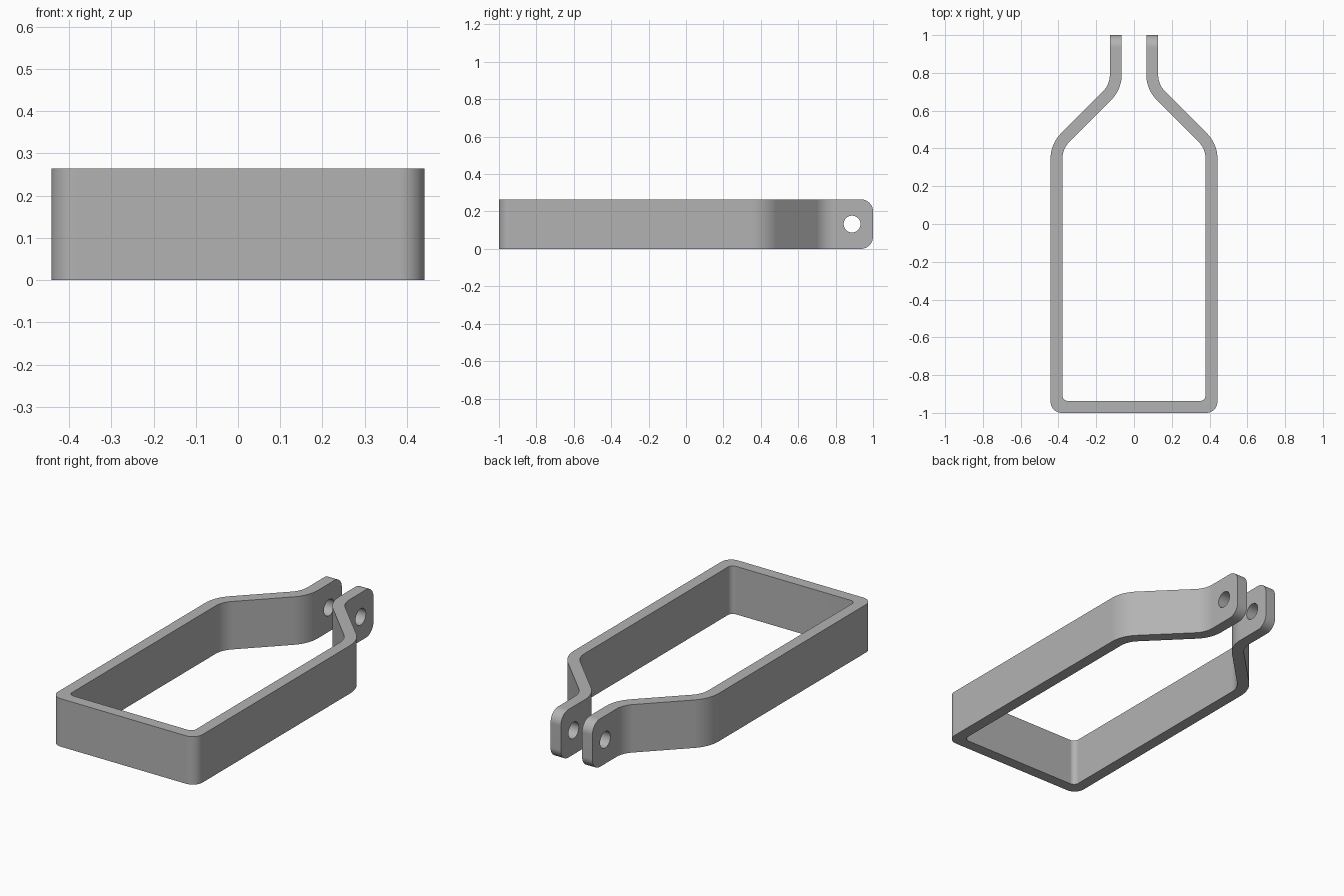
import bpy, bmesh, math
from mathutils import Vector, Matrix

default = bpy.data.objects.get("Cube")
if default:
    bpy.data.objects.remove(default, do_unlink=True)

HEIGHT = 0.265
THICK = 0.063
HALF = 0.442            # half width of the body
TAB = 0.128             # outer face of a tab
SLOPE = 0.866           # x + y along the outer shoulder face
SLOPE_IN = SLOPE - THICK * math.sqrt(2)
BEND, BEND_IN = 0.19, 0.19 - THICK


def fillet(prev, corner, nxt, radius, steps=10):
    """Points of the arc that rounds one corner of an outline."""
    if radius == 0:
        return [corner]
    a, b = (prev - corner).normalized(), (nxt - corner).normalized()
    half = a.angle(b) / 2
    centre = corner + (a + b).normalized() * radius / math.sin(half)
    start = corner + a * radius / math.tan(half) - centre
    end = corner + b * radius / math.tan(half) - centre
    sweep = math.pi - 2 * half
    return [centre + (start * math.sin(sweep * (1 - i / steps))
                      + end * math.sin(sweep * i / steps)) / math.sin(sweep)
            for i in range(steps + 1)]


# Half outline of the bent strip: x, y, corner radius
inner, tab_in = HALF - THICK, TAB - THICK
half_outline = [
    (HALF, -1, 0.06),
    (HALF, SLOPE - HALF, BEND),
    (TAB, SLOPE - TAB, BEND_IN),
    (TAB, 1, 0),
    (tab_in, 1, 0),
    (tab_in, SLOPE_IN - tab_in, BEND),
    (inner, SLOPE_IN - inner, BEND_IN),
    (inner, -1 + THICK, 0.03),
]
outline = half_outline + [(-x, y, r) for x, y, r in reversed(half_outline)]
corners = [Vector((x, y, 0)) for x, y, r in outline]

# Extrude the outline to the strip height
bm = bmesh.new()
points = []
for i, (x, y, r) in enumerate(outline):
    points += fillet(corners[i - 1], corners[i], corners[(i + 1) % len(corners)], r)
base = bm.faces.new([bm.verts.new(p) for p in points])
top = bmesh.ops.extrude_face_region(bm, geom=[base])["geom"]
bmesh.ops.translate(bm, vec=(0, 0, HEIGHT),
                    verts=[v for v in top if isinstance(v, bmesh.types.BMVert)])

# Round the upper and lower corners of both tab ends
ends = [e for e in bm.edges
        if all(v.co.y > 0.999 for v in e.verts)
        and abs(e.verts[0].co.z - e.verts[1].co.z) < 0.001]
bmesh.ops.bevel(bm, geom=ends, offset=0.065, segments=10, profile=0.5, affect="EDGES")
bmesh.ops.recalc_face_normals(bm, faces=bm.faces)
mesh = bpy.data.meshes.new("clamp_strap")
bm.to_mesh(mesh)
bm.free()
strap = bpy.data.objects.new("clamp_strap", mesh)
bpy.context.collection.objects.link(strap)

# Steel colour
steel = bpy.data.materials.new("grey_steel")
steel.use_nodes = True
colour = (0.45, 0.45, 0.45, 1)
steel.diffuse_color = colour
steel.node_tree.nodes["Principled BSDF"].inputs["Base Color"].default_value = colour
mesh.materials.append(steel)

# Bolt hole through both tabs
bm = bmesh.new()
bmesh.ops.create_cone(bm, cap_ends=True, segments=40, radius1=0.045, radius2=0.045,
                      depth=0.6, matrix=Matrix.Translation((0, 0.888, HEIGHT / 2))
                      @ Matrix.Rotation(math.pi / 2, 4, "Y"))
cutter_mesh = bpy.data.meshes.new("bolt_hole_cutter")
bm.to_mesh(cutter_mesh)
bm.free()
cutter_mesh.materials.append(steel)
cutter = bpy.data.objects.new("bolt_hole_cutter", cutter_mesh)
cutter.hide_render = True
bpy.context.collection.objects.link(cutter)

bpy.ops.object.select_all(action="DESELECT")
bpy.context.view_layer.objects.active = strap
strap.select_set(True)
cut = strap.modifiers.new("bolt_hole", "BOOLEAN")
cut.operation, cut.solver, cut.object = "DIFFERENCE", "EXACT", cutter
bpy.ops.object.modifier_apply(modifier=cut.name)
bpy.data.objects.remove(cutter, do_unlink=True)

# Smooth bends, crisp edges, flat panels
bpy.ops.object.shade_smooth_by_angle(angle=math.radians(30))
weighted = strap.modifiers.new("flat_panels", "WEIGHTED_NORMAL")
weighted.keep_sharp = True
